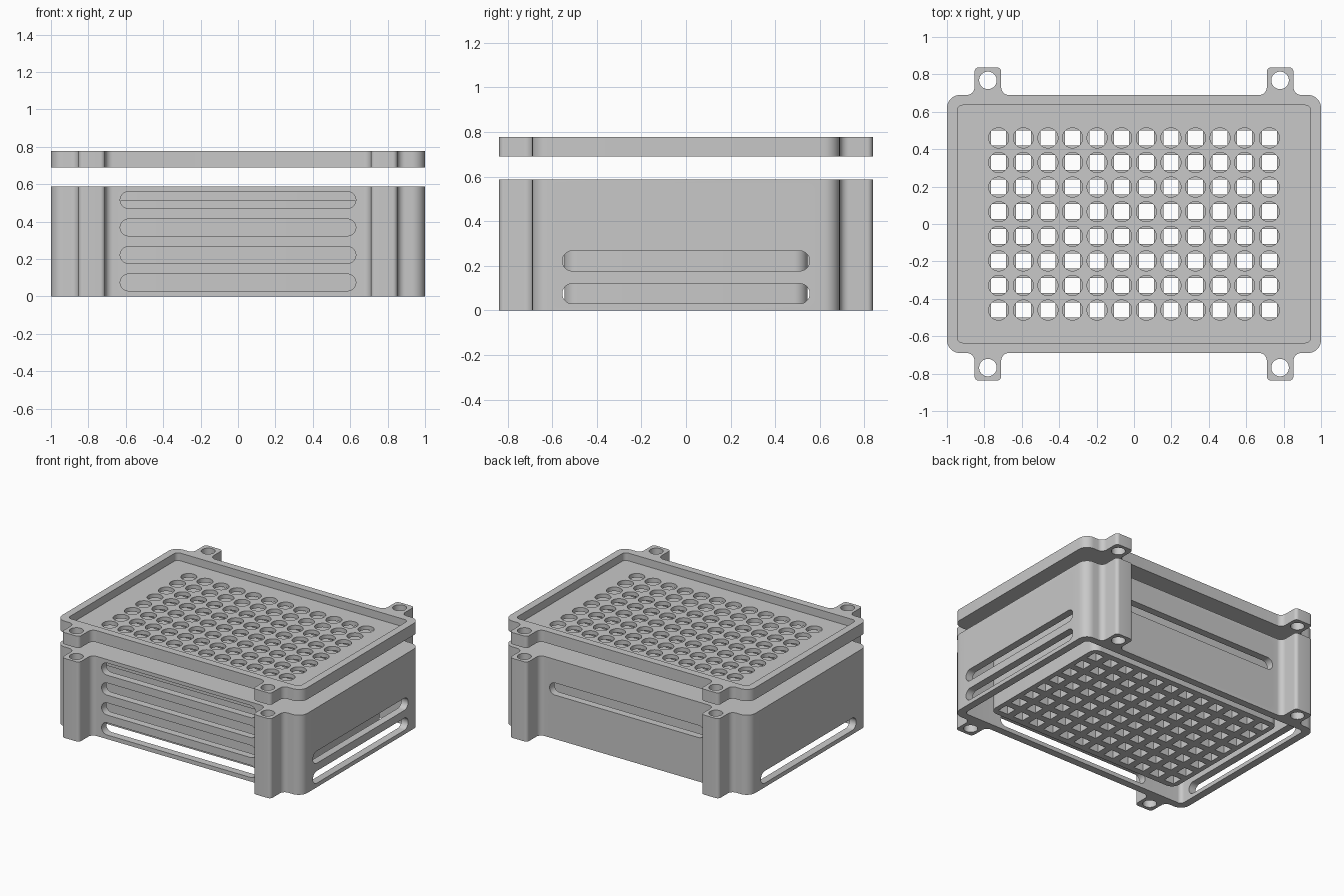
import bpy, bmesh, math
from mathutils import Vector, Matrix

cube = bpy.data.objects.get("Cube")
if cube:
    bpy.data.objects.remove(cube, do_unlink=True)

GREY = (0.58, 0.58, 0.58, 1)
grey = bpy.data.materials.new("plain grey")
grey.use_nodes = True
grey.diffuse_color = GREY
grey.node_tree.nodes["Principled BSDF"].inputs["Base Color"].default_value = GREY


def fillet(corners, steps=8):
    """Round every (x, y, radius) corner of a closed outline."""
    out = []
    n = len(corners)
    for i, (x, y, r) in enumerate(corners):
        p = Vector((x, y))
        if r == 0:
            out.append(p)
            continue
        a = (Vector(corners[i - 1][:2]) - p).normalized()
        b = (Vector(corners[(i + 1) % n][:2]) - p).normalized()
        half = a.angle(b) / 2
        centre = p + (a + b).normalized() * (r / math.sin(half))
        start = p + a * (r / math.tan(half)) - centre
        end = p + b * (r / math.tan(half)) - centre
        turn = math.atan2(start.x * end.y - start.y * end.x, start.dot(end))
        for k in range(steps + 1):
            out.append(centre + Matrix.Rotation(turn * k / steps, 2) @ start)
    return out


def rect(hx, hy, r=0, cx=0, cy=0):
    signs = [(1, 1), (-1, 1), (-1, -1), (1, -1)]
    return fillet([(cx + sx * hx, cy + sy * hy, r) for sx, sy in signs])


def circle(cx, cy, r, n=32):
    angles = [math.tau * (k + 0.5) / n for k in range(n)]
    return [Vector((cx + r * math.cos(a), cy + r * math.sin(a))) for a in angles]


def stadium(half_length, r, cy):
    """A circle pulled apart sideways into a round-ended slot."""
    pull = half_length - r
    return [v + Vector((math.copysign(pull, v.x), 0)) for v in circle(0, cy, r)]


def baked(obj):
    bpy.context.view_layer.update()
    return bpy.data.meshes.new_from_object(obj.evaluated_get(bpy.context.evaluated_depsgraph_get()))


def prism(name, loops, z0, z1, turn=None):
    """Extrude nested outlines (inner ones become holes) from z0 to z1."""
    curve = bpy.data.curves.new(name + " outline", 'CURVE')
    curve.dimensions = '2D'
    curve.fill_mode = 'BOTH'
    curve.extrude = (z1 - z0) / 2
    for loop in loops:
        s = curve.splines.new('POLY')
        s.points.add(len(loop) - 1)
        for pt, v in zip(s.points, loop):
            pt.co = (v.x, v.y, 0, 1)
        s.use_cyclic_u = True
    temp = bpy.data.objects.new(name + " outline", curve)
    bpy.context.collection.objects.link(temp)
    mesh = baked(temp)
    bpy.data.objects.remove(temp, do_unlink=True)
    bm = bmesh.new()
    bm.from_mesh(mesh)
    bmesh.ops.remove_doubles(bm, verts=bm.verts, dist=0.0001)
    bmesh.ops.translate(bm, verts=bm.verts, vec=(0, 0, (z0 + z1) / 2))
    if turn:
        bm.transform(turn)
    bmesh.ops.recalc_face_normals(bm, faces=bm.faces)
    bm.to_mesh(mesh)
    bm.free()
    mesh.name = name
    obj = bpy.data.objects.new(name, mesh)
    bpy.context.collection.objects.link(obj)
    return obj


def cut(obj, cutters):
    for c in cutters:
        m = obj.modifiers.new("cut", 'BOOLEAN')
        m.operation = 'DIFFERENCE'
        m.solver = 'EXACT'
        m.object = c
    mesh = baked(obj)
    obj.modifiers.clear()
    obj.data = mesh
    for c in cutters:
        bpy.data.objects.remove(c, do_unlink=True)


def finish(obj):
    obj.data.materials.clear()
    obj.data.materials.append(grey)
    bpy.ops.object.select_all(action='DESELECT')
    obj.select_set(True)
    bpy.context.view_layer.objects.active = obj
    bpy.ops.object.shade_smooth_by_angle(angle=math.radians(30))


# Shared outline: rounded rectangle with four screw lugs
QUARTER = [(1, 0.69, 0.07), (0.853, 0.69, 0.04), (0.853, 0.838, 0.025),
           (0.71, 0.838, 0.025), (0.71, 0.69, 0.04)]
right_half = QUARTER + [(-x, y, r) for x, y, r in reversed(QUARTER)]
outline = fillet(right_half + [(-x, -y, r) for x, y, r in right_half])
lug_holes = [circle(sx * 0.781, sy * 0.768, 0.047) for sx in (-1, 1) for sy in (-1, 1)]
PITCH = 0.1315
grid = [((i - 5.5) * PITCH, (j - 3.5) * PITCH) for i in range(12) for j in range(8)]

# Shell: walls and lugs with vent slots on all four sides
shell = prism("rack_shell", [outline, rect(0.945, 0.635, 0.03)] + lug_holes, 0, 0.587)
cutters = []
for half_length, near, far, angles in ((0.63, 0.6, 0.75, (0, 180)), (0.555, 0.9, 1.1, (90, 270))):
    for a in angles:
        turn = Matrix.Rotation(math.radians(a), 4, 'Z') @ Matrix.Rotation(math.pi / 2, 4, 'X')
        for k in range(4):
            slot = stadium(half_length, 0.045, 0.075 + 0.147 * k)
            cutters.append(prism("slot_cutter", [slot], near, far, turn))
cut(shell, cutters)
finish(shell)

# Top plate and the hanging core, both pierced by square shafts
shafts = [rect(0.04, 0.04, 0, x, y) for x, y in grid]
finish(prism("top_plate", [rect(0.945, 0.635, 0.03)] + shafts, 0.51, 0.587))
finish(prism("tube_core", [rect(0.80, 0.546, 0.06)] + shafts, 0.029, 0.51))

# Lid: shallow tray with round holes, floating above the body
wells = [circle(x, y, 0.054, 24) for x, y in grid]
lid = prism("rack_lid", [outline] + lug_holes + wells, 0.69, 0.777)
cut(lid, [prism("tray_cutter", [rect(0.945, 0.635, 0.03)], 0.72, 0.9)])
finish(lid)
